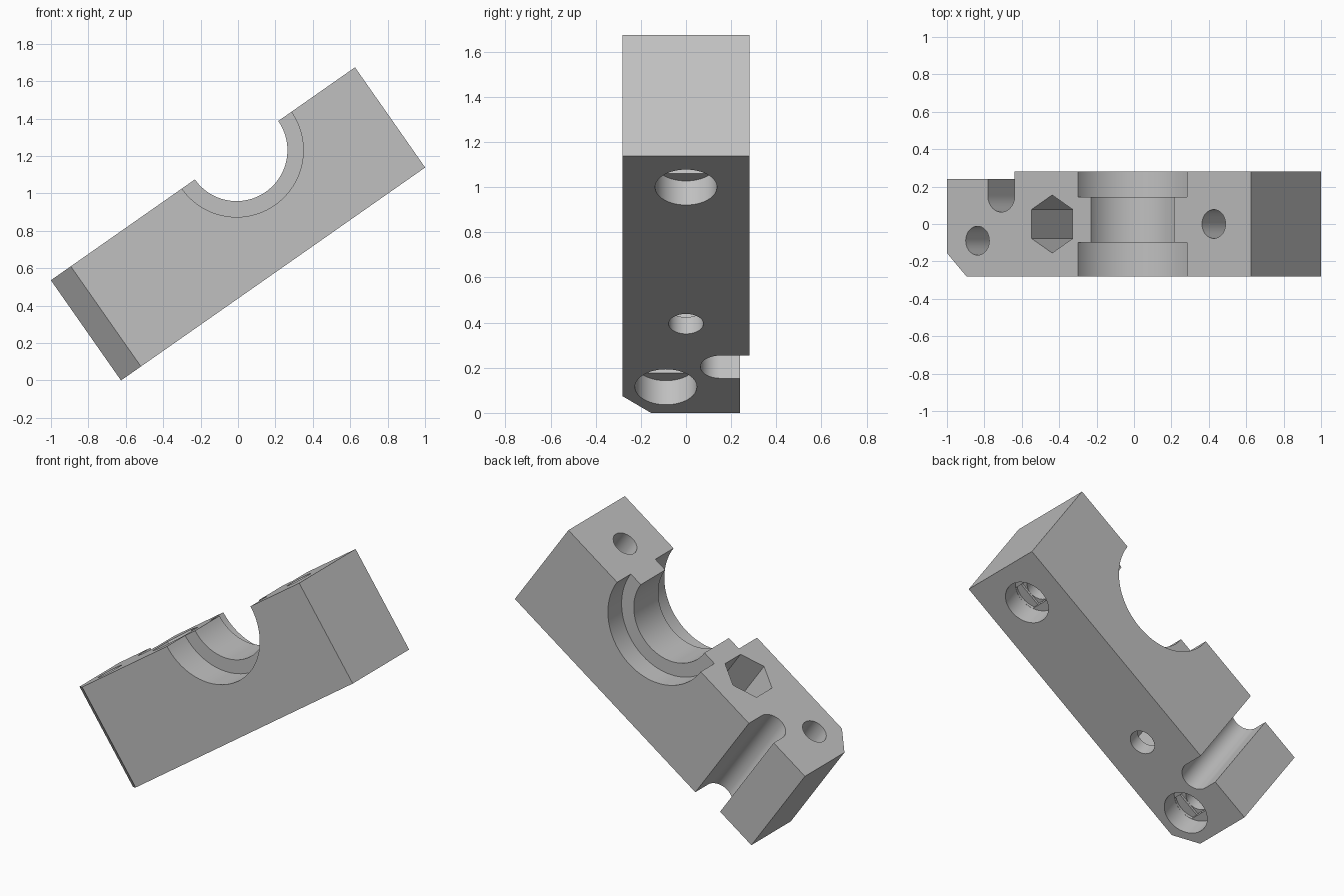
import bpy, bmesh, math
from mathutils import Matrix, Vector

cube = bpy.data.objects.get("Cube")
if cube:
    bpy.data.objects.remove(cube, do_unlink=True)

LENGTH, HEIGHT, HALF = 1.985, 0.654, 0.282
TILT = math.radians(35)

grey = bpy.data.materials.new("light grey plastic")
grey.use_nodes = True
colour = (0.53, 0.53, 0.53, 1)
grey.diffuse_color = colour
grey.node_tree.nodes["Principled BSDF"].inputs["Base Color"].default_value = colour


def arc(cx, cy, r, start, end, n):
    """Points on an arc, angles in degrees."""
    angles = [math.radians(start + (end - start) * i / n) for i in range(n + 1)]
    return [(cx + r * math.cos(a), cy + r * math.sin(a)) for a in angles]


def prism(name, points, low, high, matrix=Matrix()):
    """Extrude a flat outline from low to high."""
    bm = bmesh.new()
    face = bm.faces.new([bm.verts.new((x, y, low)) for x, y in points])
    top = bmesh.ops.extrude_face_region(bm, geom=[face])["geom"]
    verts = [v for v in top if isinstance(v, bmesh.types.BMVert)]
    bmesh.ops.translate(bm, verts=verts, vec=(0, 0, high - low))
    bmesh.ops.transform(bm, matrix=matrix, verts=bm.verts)
    bmesh.ops.recalc_face_normals(bm, faces=bm.faces)
    mesh = bpy.data.meshes.new(name)
    bm.to_mesh(mesh)
    bm.free()
    mesh.materials.append(grey)
    obj = bpy.data.objects.new(name, mesh)
    bpy.context.collection.objects.link(obj)
    return obj


def circle(cx, cy, r, n=48):
    return arc(cx, cy, r, 0, 360, n)[:-1]


# Block outline: chamfered front corner, stepped back and rounded side slot
slot_u, slot_y, slot_r = 0.355, 0.152, 0.088
outline = [(0, -0.155), (0.13, -HALF), (LENGTH, -HALF), (LENGTH, HALF), (slot_u + slot_r, HALF)]
outline += arc(slot_u, slot_y, slot_r, 360, 180, 24)
outline += [(slot_u - slot_r, 0.24), (0, 0.24)]
block = prism("clamp_block", outline, 0, HEIGHT)

cutters = []


def cut(points, low, high, matrix=Matrix()):
    cutters.append(prism("cutter", points, low, high, matrix))


# Half-round saddle with a wider recess on each side
across = Matrix.Rotation(math.pi / 2, 4, 'X')
saddle_u = 1.212
for r, y0, y1 in ((0.272, -0.5, 0.5), (0.357, -0.5, -0.10), (0.357, 0.145, 0.5)):
    cut(circle(saddle_u, HEIGHT, r, 96), -y1, -y0, across)

# Screw holes: head recess below, bridging slot, square step, through bore
for u, y in ((0.2, -0.089), (1.742, 0)):
    cut(circle(u, y, 0.137), -0.1, 0.13)
    side = math.degrees(math.asin(0.078 / 0.136))
    strip = arc(u, y, 0.136, 90 - side, 90 + side, 8)
    strip += arc(u, y, 0.136, 270 - side, 270 + side, 8)
    cut(strip, 0.08, 0.146)
    s = 0.0775
    cut([(u - s, y - s), (u + s, y - s), (u + s, y + s), (u - s, y + s)], 0.09, 0.16)
    cut(circle(u, y, 0.077), 0.1, 0.8)

# Deep hexagonal nut pocket with a bore through its floor
nut_u = 0.687
cut(arc(nut_u, 0, 0.155, 30, 330, 5), 0.09, 0.8)
cut(circle(nut_u, 0, 0.077), -0.1, 0.2)

for cutter in cutters:
    mod = block.modifiers.new("cut", 'BOOLEAN')
    mod.operation = 'DIFFERENCE'
    mod.solver = 'EXACT'
    mod.object = cutter

# Bake the cuts and drop the helpers
bpy.context.view_layer.update()
depsgraph = bpy.context.evaluated_depsgraph_get()
mesh = bpy.data.meshes.new_from_object(block.evaluated_get(depsgraph))
block.modifiers.clear()
block.data = mesh
for cutter in cutters:
    bpy.data.objects.remove(cutter, do_unlink=True)

# Tilt the block so it rests on its lower end edge, and centre it
width = LENGTH * math.cos(TILT) + HEIGHT * math.sin(TILT)
shift = Vector((HEIGHT * math.sin(TILT) - width / 2, 0, 0))
mesh.transform(Matrix.Translation(shift) @ Matrix.Rotation(-TILT, 4, 'Y'))

bpy.ops.object.select_all(action='DESELECT')
block.select_set(True)
bpy.context.view_layer.objects.active = block
bpy.ops.object.shade_smooth_by_angle(angle=math.radians(25))
